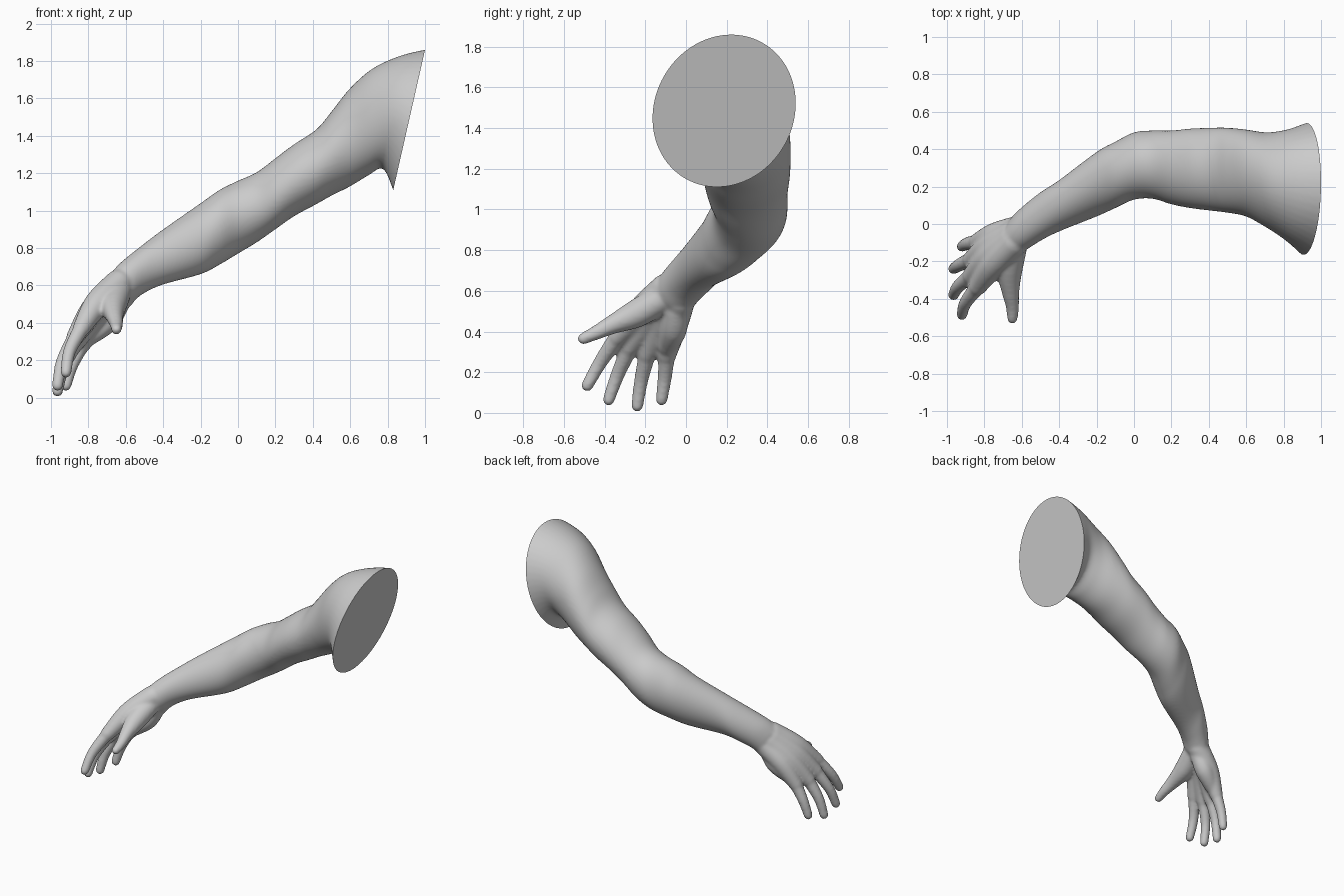
import bpy, bmesh, math
from mathutils import Vector

if "Cube" in bpy.data.objects:
    bpy.data.objects.remove(bpy.data.objects["Cube"])

bm = bmesh.new()


def smooth_rows(rows, n):
    """Catmull-Rom interpolation of rows of numbers."""
    out = []
    for i in range(len(rows) - 1):
        p0, p1, p2 = rows[max(i - 1, 0)], rows[i], rows[i + 1]
        p3 = rows[min(i + 2, len(rows) - 1)]
        for k in range(n):
            t = k / n
            out.append([0.5 * (2 * b + (c - a) * t + (2 * a - 5 * b + 4 * c - d) * t * t
                               + (3 * b - a - 3 * c + d) * t ** 3)
                        for a, b, c, d in zip(p0, p1, p2, p3)])
    return out + [list(rows[-1])]


def loft(rings):
    """Closed skin through equal-length rings of points."""
    rv = [[bm.verts.new(p) for p in r] for r in rings]
    n = len(rv[0])
    for a, b in zip(rv, rv[1:]):
        for i in range(n):
            j = (i + 1) % n
            bm.faces.new((a[i], a[j], b[j], b[i]))
    bm.faces.new(rv[0][::-1])
    bm.faces.new(rv[-1])


def tube(points):
    """Tapered round tube through (x, y, z, radius) with a ball at each end."""
    rows = smooth_rows(points, 6)
    rings = []
    for i, (x, y, z, r) in enumerate(rows):
        d = Vector(rows[min(i + 1, len(rows) - 1)][:3]) - Vector(rows[max(i - 1, 0)][:3])
        q = d.to_track_quat('Z', 'Y')
        rings.append([Vector((x, y, z)) + q @ Vector((r * math.cos(a), r * math.sin(a), 0))
                      for a in (math.tau * k / 20 for k in range(20))])
    loft(rings)
    for x, y, z, r in (rows[0], rows[-1]):
        ball = bmesh.ops.create_icosphere(bm, subdivisions=3, radius=r)
        bmesh.ops.translate(bm, verts=ball['verts'], vec=(x, y, z))


# Arm from beyond the shoulder cut to the wrist:
# top x, top z, bottom x, bottom z, front y, back y, skew
arm = [
    (1.10, 1.87, 0.87, 1.00, -0.22, 0.56, 0.1),
    (1.00, 1.86, 0.83, 1.11, -0.165, 0.54, 0.1),
    (0.86, 1.825, 0.775, 1.225, -0.09, 0.505, 0.05),
    (0.72, 1.76, 0.70, 1.19, -0.02, 0.49, 0),
    (0.60, 1.655, 0.60, 1.13, 0.04, 0.505, 0),
    (0.50, 1.53, 0.50, 1.08, 0.06, 0.515, 0),
    (0.42, 1.435, 0.42, 1.035, 0.07, 0.515, 0),
    (0.30, 1.355, 0.30, 0.97, 0.085, 0.51, 0),
    (0.20, 1.28, 0.20, 0.90, 0.105, 0.50, 0),
    (0.10, 1.205, 0.10, 0.83, 0.135, 0.50, 0),
    (0.00, 1.16, 0.00, 0.77, 0.13, 0.49, 0.05),
    (-0.10, 1.11, -0.10, 0.71, 0.085, 0.44, 0.15),
    (-0.20, 1.04, -0.20, 0.66, 0.04, 0.385, 0.25),
    (-0.40, 0.90, -0.40, 0.605, -0.04, 0.235, 0.25),
    (-0.50, 0.825, -0.50, 0.56, -0.09, 0.17, 0.2),
    (-0.63, 0.72, -0.56, 0.515, -0.145, 0.09, 0),
    (-0.69, 0.65, -0.61, 0.48, -0.15, 0.04, -0.2),
]
rings = []
for xt, zt, xb, zb, y0, y1, s in smooth_rows(arm, 5):
    ring = []
    for k in range(48):
        a = math.tau * k / 48
        v = s * math.cos(a) + math.sqrt(1 - s * s) * math.sin(a)
        h = (v + 1) / 2
        ring.append((xb + (xt - xb) * h, (y0 + y1) / 2 + (y1 - y0) / 2 * math.cos(a),
                     zb + (zt - zb) * h))
    rings.append(ring)
loft(rings)

# Palm bones and fingers: wrist, knuckle, middle joint, tip
fingers = [
    ((-0.64, -0.10, 0.61), (-0.835, -0.335, 0.375), (-0.90, -0.42, 0.25), (-0.92, -0.485, 0.135)),
    ((-0.65, -0.08, 0.59), (-0.87, -0.275, 0.325), (-0.94, -0.335, 0.19), (-0.965, -0.38, 0.065)),
    ((-0.64, -0.05, 0.57), (-0.87, -0.19, 0.29), (-0.935, -0.22, 0.16), (-0.965, -0.24, 0.035)),
    ((-0.62, -0.03, 0.55), (-0.835, -0.095, 0.285), (-0.89, -0.105, 0.17), (-0.92, -0.12, 0.065)),
]
for wrist, knuckle, joint, tip in fingers:
    mid = (Vector(wrist) + Vector(knuckle)) / 2 + Vector((-0.015, 0, 0.01))
    tube([(*wrist, 0.075), (*mid, 0.07), (*knuckle, 0.048)])
    tube([(*knuckle, 0.043), (*joint, 0.035), (*tip, 0.03)])

# Thumb with its fleshy base, and the heel of the palm
tube([(-0.64, -0.12, 0.56, 0.07), (-0.665, -0.24, 0.49, 0.07), (-0.66, -0.36, 0.435, 0.048),
      (-0.65, -0.44, 0.395, 0.036), (-0.65, -0.505, 0.365, 0.029)])
tube([(-0.64, -0.05, 0.50, 0.06), (-0.70, -0.06, 0.41, 0.065), (-0.79, -0.09, 0.33, 0.05)])

bmesh.ops.recalc_face_normals(bm, faces=bm.faces[:])
src_mesh = bpy.data.meshes.new("arm_parts")
bm.to_mesh(src_mesh)
bm.free()
src = bpy.data.objects.new("arm_parts", src_mesh)
bpy.context.collection.objects.link(src)

# Merge everything into one skin and soften the joins
rem = src.modifiers.new("merge", 'REMESH')
rem.mode = 'VOXEL'
rem.voxel_size = 0.01
sm = src.modifiers.new("soften", 'SMOOTH')
sm.factor = 0.5
sm.iterations = 9
mesh = bpy.data.meshes.new_from_object(src.evaluated_get(bpy.context.evaluated_depsgraph_get()))
bpy.data.objects.remove(src)

# Flat slanted cut at the shoulder
bm = bmesh.new()
bm.from_mesh(mesh)
res = bmesh.ops.bisect_plane(bm, geom=bm.verts[:] + bm.edges[:] + bm.faces[:],
                             plane_co=(1.0, 0, 1.86), plane_no=(0.75, 0, -0.17), clear_outer=True)
rim = [e for e in res['geom_cut'] if isinstance(e, bmesh.types.BMEdge)]
bmesh.ops.holes_fill(bm, edges=rim, sides=0)
bmesh.ops.recalc_face_normals(bm, faces=bm.faces[:])
bm.to_mesh(mesh)
bm.free()

ob = bpy.data.objects.new("arm", mesh)
bpy.context.collection.objects.link(ob)
bpy.context.view_layer.objects.active = ob
ob.select_set(True)
bpy.ops.object.shade_smooth_by_angle(angle=math.radians(40))
